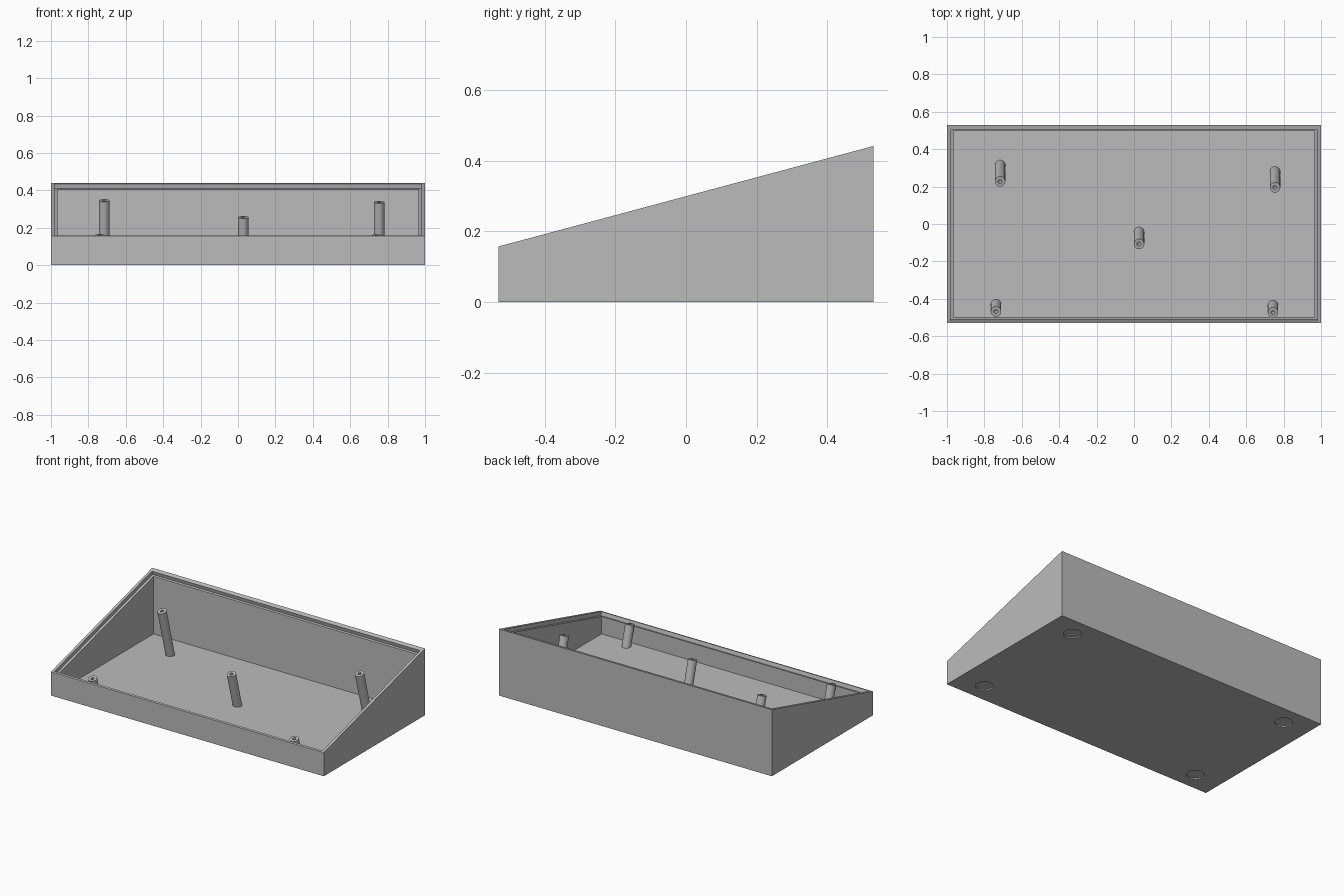
import bpy, bmesh, math
from mathutils import Matrix, Vector

cube = bpy.data.objects.get("Cube")
if cube:
    bpy.data.objects.remove(cube, do_unlink=True)

TILT = math.atan2(0.284, 1.06)      # slope of the open top
MID_Z = 0.299                       # height of the slope at the centre
FLOOR = 0.025

grey = bpy.data.materials.new("plain grey")
grey.use_nodes = True
grey.diffuse_color = (0.5, 0.5, 0.5, 1)
grey.node_tree.nodes["Principled BSDF"].inputs["Base Color"].default_value = (0.5, 0.5, 0.5, 1)


def finish(name, bm):
    bmesh.ops.recalc_face_normals(bm, faces=bm.faces[:])
    mesh = bpy.data.meshes.new(name)
    bm.to_mesh(mesh)
    bm.free()
    mesh.materials.append(grey)
    obj = bpy.data.objects.new(name, mesh)
    bpy.context.collection.objects.link(obj)
    return obj


def select(obj):
    bpy.ops.object.select_all(action='DESELECT')
    obj.select_set(True)
    bpy.context.view_layer.objects.active = obj


def prism(name, half_x, profile):
    """Side profile of (y, z) points extruded across x."""
    bm = bmesh.new()
    face = bm.faces.new([bm.verts.new((-half_x, y, z)) for y, z in profile])
    ext = bmesh.ops.extrude_face_region(bm, geom=[face])
    verts = [v for v in ext["geom"] if isinstance(v, bmesh.types.BMVert)]
    bmesh.ops.translate(bm, verts=verts, vec=(2 * half_x, 0, 0))
    return finish(name, bm)


def cut(target, cutter):
    cutter.hide_render = True
    mod = target.modifiers.new("cut", 'BOOLEAN')
    mod.operation = 'DIFFERENCE'
    mod.solver = 'EXACT'
    mod.object = cutter
    select(target)
    bpy.ops.object.modifier_apply(modifier=mod.name)
    bpy.data.objects.remove(cutter, do_unlink=True)


# Wedge-shaped case
case = prism("case", 1.0, [(-0.53, 0), (0.53, 0), (0.53, 0.441), (-0.53, 0.157)])

# Hollow inside with upright walls
cut(case, prism("cavity_cutter", 0.966,
                [(-0.496, FLOOR), (0.496, FLOOR), (0.496, 0.6), (-0.496, 0.6)]))

# Stepped ledge around the opening, square to the slope
ledge = prism("ledge_cutter", 0.982,
              [(-0.536, -0.025), (0.52, -0.025), (0.52, 0.1), (-0.536, 0.1)])
ledge.data.transform(Matrix.Translation((0, 0, MID_Z)) @ Matrix.Rotation(TILT, 4, 'X'))
cut(case, ledge)

# Shallow round foot recesses underneath
for sx in (-1, 1):
    for sy in (-1, 1):
        bm = bmesh.new()
        bmesh.ops.create_cone(bm, cap_ends=True, segments=40, radius1=0.053, radius2=0.053,
                              depth=0.016, matrix=Matrix.Translation((sx * 0.815, sy * 0.405, 0)))
        cut(case, finish("foot_cutter", bm))


def post(name, x, y):
    """Leaning screw post with a blind hole, its top centred at x, y."""
    top = Vector((x, y, MID_Z + y * math.tan(TILT) - 0.014))
    length = (top.z - 0.017) / math.cos(TILT)
    r, hole, depth = 0.028, 0.011, 0.06
    profile = [(0, -length), (r, -length), (r, 0), (hole, 0), (hole, -depth), (0, -depth)]
    bm = bmesh.new()
    verts = [bm.verts.new((a, 0, z)) for a, z in profile]
    edges = [bm.edges.new(pair) for pair in zip(verts, verts[1:])]
    bmesh.ops.spin(bm, geom=verts + edges, cent=(0, 0, 0), axis=(0, 0, 1),
                   angle=2 * math.pi, steps=32)
    bmesh.ops.remove_doubles(bm, verts=bm.verts[:], dist=0.0001)
    bm.transform(Matrix.Translation(top) @ Matrix.Rotation(TILT, 4, 'X'))
    obj = finish(name, bm)
    select(obj)
    bpy.ops.object.shade_smooth_by_angle(angle=math.radians(30))


# Screw posts
post("back_right_post", -0.716, 0.227)
post("back_left_post", 0.754, 0.195)
post("middle_post", 0.027, -0.107)
post("front_right_post", -0.738, -0.468)
post("front_left_post", 0.743, -0.473)
